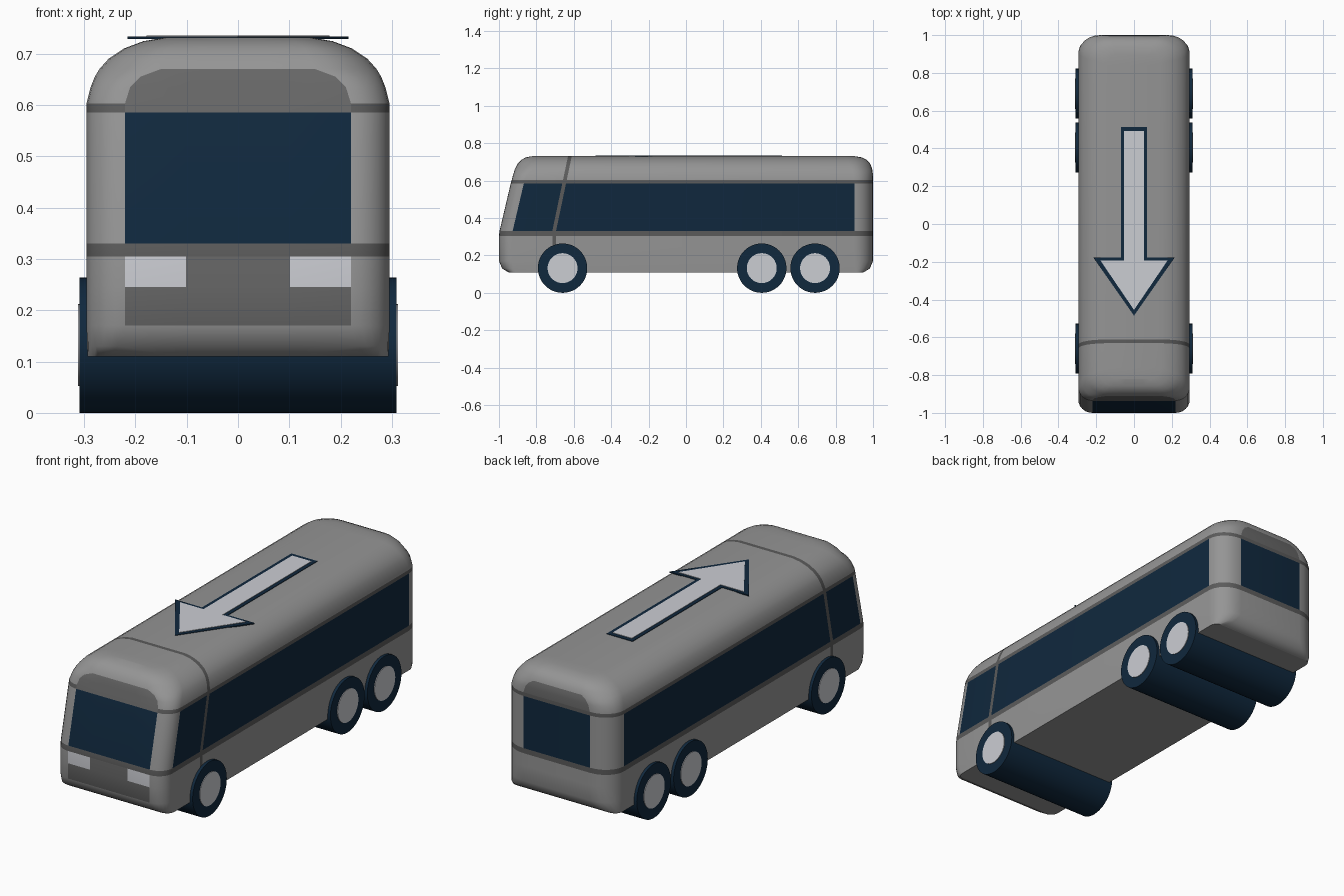
import bpy, bmesh, math

if "Cube" in bpy.data.objects:
    bpy.data.objects.remove(bpy.data.objects["Cube"])


def material(name, rgb):
    m = bpy.data.materials.new(name)
    m.diffuse_color = (*rgb, 1)
    m.use_nodes = True
    m.node_tree.nodes["Principled BSDF"].inputs["Base Color"].default_value = m.diffuse_color
    return m


BODY = material("body_grey", (0.30, 0.30, 0.30))
PANEL = material("panel_grey", (0.135, 0.135, 0.135))
TRIM = material("trim_grey", (0.105, 0.105, 0.105))
NAVY = material("dark_navy", (0.005, 0.021, 0.047))
LIGHT = material("light_grey", (0.60, 0.61, 0.65))


def finish(name, bm, mats, angle=40):
    bmesh.ops.recalc_face_normals(bm, faces=bm.faces)
    me = bpy.data.meshes.new(name)
    bm.to_mesh(me)
    bm.free()
    ob = bpy.data.objects.new(name, me)
    bpy.context.collection.objects.link(ob)
    for m in mats:
        me.materials.append(m)
    bpy.ops.object.select_all(action='DESELECT')
    ob.select_set(True)
    bpy.context.view_layer.objects.active = ob
    bpy.ops.object.shade_smooth_by_angle(angle=math.radians(angle))
    return ob


# Body: stacked rounded outlines
# height, half width, front y, back y, front flat, front depth, back flat, back depth
LEVELS = [
    (0.110, 0.293, -0.950, 0.950, 0.25, 0.040, 0.25, 0.040),
    (0.130, 0.294, -0.983, 0.983, 0.235, 0.060, 0.21, 0.075),
    (0.170, 0.295, -1.000, 1.000, 0.22, 0.070, 0.18, 0.100),
    (0.245, 0.295, -1.000, 1.000, 0.22, 0.070, 0.18, 0.100),
    (0.305, 0.295, -1.000, 1.000, 0.22, 0.070, 0.18, 0.100),
    (0.330, 0.295, -0.997, 1.000, 0.22, 0.070, 0.18, 0.100),
    (0.585, 0.295, -0.937, 1.000, 0.22, 0.070, 0.18, 0.100),
    (0.603, 0.295, -0.932, 1.000, 0.22, 0.070, 0.18, 0.100),
    (0.635, 0.287, -0.923, 0.999, 0.21, 0.080, 0.17, 0.105),
    (0.655, 0.279, -0.917, 0.997, 0.19, 0.090, 0.155, 0.11),
    (0.670, 0.270, -0.911, 0.993, 0.15, 0.095, 0.13, 0.11),
    (0.690, 0.252, -0.900, 0.985, 0.14, 0.095, 0.125, 0.11),
    (0.710, 0.222, -0.882, 0.968, 0.13, 0.090, 0.115, 0.10),
    (0.724, 0.185, -0.857, 0.940, 0.11, 0.080, 0.10, 0.08),
    (0.731, 0.145, -0.820, 0.900, 0.09, 0.060, 0.08, 0.06),
]
N = 6                                   # segments per corner
LAMP, SIDE_A, DIV, SIDE_B = 0, N + 1, N + 2, N + 3


def half_outline(z, w, yf, yb, ff, rf, fb, rb):
    pts = [(ff * 0.46, yf)]
    arc = [i * math.pi / 2 / N for i in range(N + 1)]
    pts += [(ff + (w - ff) * math.sin(t), yf + rf * (1 - math.cos(t))) for t in arc]
    d = -0.715 + max(0, z - 0.33) * 0.21
    pts += [(w, d), (w, d + 0.02)]
    pts += [(fb + (w - fb) * math.sin(t), yb - rb * (1 - math.cos(t))) for t in reversed(arc)]
    return pts


def colour(level, seg, last):
    """Material slot from the height band and the position around the body."""
    z = LEVELS[level][0]
    front, back = seg in (LAMP, -1), seg == last
    if z in (0.305, 0.585):
        return 1 if front and z > 0.5 else 2
    if seg == DIV:
        return 2
    if z == 0.330:
        return 3 if front or back or seg in (SIDE_A, SIDE_B) else 0
    if seg == LAMP and z == 0.245:
        return 4
    if front and 0.17 <= z < 0.67 or back and 0.60 < z < 0.67:
        return 1
    return 0


bm = bmesh.new()
right, left = [], []
for lv in LEVELS:
    o = half_outline(*lv)
    right.append([bm.verts.new((x, y, lv[0])) for x, y in o])
    left.append([bm.verts.new((-x, y, lv[0])) for x, y in o])
last = len(right[0]) - 1


def face(verts, slot):
    bm.faces.new(verts).material_index = slot


for k in range(len(LEVELS) - 1):
    for side in (right, left):
        a, b = side[k], side[k + 1]
        for i in range(last):
            face((a[i], a[i + 1], b[i + 1], b[i]), colour(k, i, last))
    for i, seg in ((0, -1), (last, last)):
        face((left[k][i], right[k][i], right[k + 1][i], left[k + 1][i]), colour(k, seg, last))
# floor and roof strips
for k in (0, -1):
    for i in range(last):
        face((right[k][i], right[k][i + 1], left[k][i + 1], left[k][i]),
             2 if k == -1 and i == DIV else 0)
finish("bus_body", bm, [BODY, PANEL, TRIM, NAVY, LIGHT])


# Wheels: full-width rollers with light hub discs
def drum(name, y, x0, x1, r, mat):
    bm = bmesh.new()
    bmesh.ops.create_cone(bm, cap_ends=True, segments=48, radius1=r, radius2=r, depth=x1 - x0)
    for v in bm.verts:
        p = v.co.copy()
        v.co = (p.z + (x0 + x1) / 2, y + p.x, 0.132 + p.y)
    finish(name, bm, [mat])


for label, y in (("front", -0.66), ("middle", 0.405), ("rear", 0.69)):
    drum(label + "_wheels", y, -0.309, 0.309, 0.132, NAVY)
    drum(label + "_hub_right", y, 0.305, 0.312, 0.08, LIGHT)
    drum(label + "_hub_left", y, -0.312, -0.305, 0.08, LIGHT)


# Roof arrow: border plate and lighter inset plate
def arrow(name, tail, shaft, neck, head, tip, z0, z1, mat):
    half = [(shaft, tail), (shaft, neck), (head, neck)]
    pts = half + [(0, tip)] + [(-x, y) for x, y in reversed(half)]
    bm = bmesh.new()
    f = bm.faces.new([bm.verts.new((x, y, z0)) for x, y in pts])
    ext = bmesh.ops.extrude_face_region(bm, geom=[f])
    for v in ext["geom"]:
        if isinstance(v, bmesh.types.BMVert):
            v.co.z = z1
    finish(name, bm, [mat], 20)


arrow("roof_arrow_border", 0.513, 0.07, -0.178, 0.215, -0.485, 0.728, 0.7335, NAVY)
arrow("roof_arrow", 0.493, 0.052, -0.193, 0.178, -0.455, 0.730, 0.7355, LIGHT)
